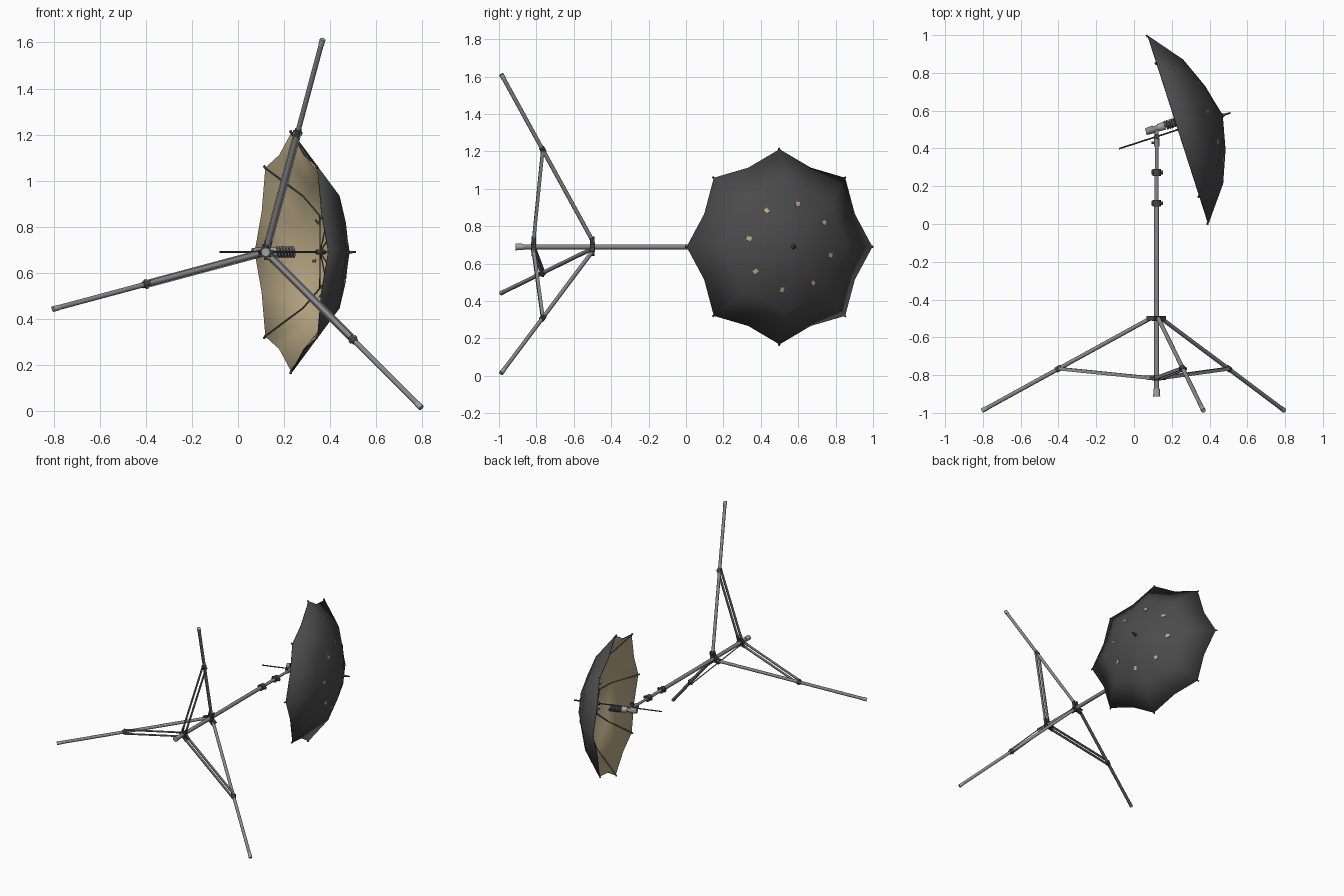
import bpy, bmesh, math
from mathutils import Vector, Matrix

if "Cube" in bpy.data.objects:
    bpy.data.objects.remove(bpy.data.objects["Cube"])


def mat(name, c):
    m = bpy.data.materials.new(name)
    m.diffuse_color = (*c, 1)
    m.use_nodes = True
    m.node_tree.nodes["Principled BSDF"].inputs["Base Color"].default_value = m.diffuse_color
    return m


METAL = mat("grey metal", (0.25, 0.25, 0.25))
LIGHT = mat("light grey", (0.36, 0.36, 0.36))
DARK = mat("dark plastic", (0.06, 0.06, 0.06))
CLOTH = mat("dark cloth", (0.07, 0.07, 0.07))
TAN = mat("tan lining", (0.52, 0.42, 0.25))
WIRE = mat("brown grey wire", (0.11, 0.10, 0.085))
COIL = mat("coil grey", (0.16, 0.16, 0.16))

PX, PZ = 0.12, 0.69                       # pole axis runs along y
C = Vector((0.235, 0.5, PZ))              # centre of umbrella rim
A = Vector((0.952, 0.307, 0)).normalized()  # umbrella axis
P = Vector((-A.y, A.x, 0))
Z = Vector((0, 0, 1))


def U(u, v, ang=0.0):
    """point in umbrella space: depth, radius, angle"""
    return C + A * u + (P * math.cos(ang) + Z * math.sin(ang)) * v


def finish(name, bm, mats, angle=35):
    me = bpy.data.meshes.new(name)
    bm.to_mesh(me)
    bm.free()
    for m in mats:
        me.materials.append(m)
    for f in me.polygons:
        f.use_smooth = True
    me.set_sharp_from_angle(angle=math.radians(angle))
    ob = bpy.data.objects.new(name, me)
    bpy.context.collection.objects.link(ob)
    return ob


def cyl(bm, a, b, r, r2=None, seg=12):
    a, b = Vector(a), Vector(b)
    d = b - a
    M = Matrix.Translation((a + b) / 2) @ d.to_track_quat('Z', 'Y').to_matrix().to_4x4()
    bmesh.ops.create_cone(bm, cap_ends=True, segments=seg, radius1=r,
                          radius2=r if r2 is None else r2, depth=d.length, matrix=M)


def box(bm, centre, x, y, z, size):
    M = Matrix((x, y, z)).transposed().to_4x4()
    M.translation = centre
    return bmesh.ops.create_cube(bm, size=1, matrix=M @ Matrix.Diagonal((*size, 1)))['verts']


def bar(bm, a, b, side, w, h):
    d = (b - a).normalized()
    box(bm, (a + b) / 2, d, side, d.cross(side), ((b - a).length, w, h))


def part(name, m, cyls, seg=12):
    bm = bmesh.new()
    for c in cyls:
        cyl(bm, *c, seg=seg)
    return finish(name, bm, [m])


def on_pole(y):
    return Vector((PX, y, PZ))


# telescopic pole
part("pole", METAL, [(on_pole(-0.89), on_pole(0.11), 0.0135),
                     (on_pole(0.11), on_pole(0.27), 0.011),
                     (on_pole(0.27), on_pole(0.44), 0.009)], 16)
part("pole_end_cap", LIGHT, [(on_pole(-0.912), on_pole(-0.87), 0.019, 0.016)], 16)

# locking collars with knobs
for i, y in enumerate((0.11, 0.273)):
    part(f"pole_collar_{i+1}", DARK, [
        (on_pole(y - 0.018), on_pole(y + 0.018), 0.022),
        (on_pole(y), on_pole(y) + Vector((0.034, 0, 0)), 0.01),
        (on_pole(y), on_pole(y) - Vector((0.027, 0, 0)), 0.012)])

# hubs, legs and braces
hubs = {"upper_hub": -0.5, "lower_hub": -0.815}
dirs = [Vector((math.cos(t), 0, math.sin(t))) for t in map(math.radians, (195, 75, 315))]
Y = Vector((0, 1, 0))
for name, y in hubs.items():
    bm = bmesh.new()
    cyl(bm, on_pole(y - 0.014), on_pole(y + 0.014), 0.024, seg=16)
    for d in dirs:
        s = d.cross(Y)
        for k in (-1, 1):
            box(bm, on_pole(y) + d * 0.032 + s * 0.014 * k, d, s, Y, (0.04, 0.006, 0.024))
    finish(name, bm, [DARK])
for i, d in enumerate(dirs):
    s = d.cross(Y)
    top = on_pole(-0.5) + d * 0.035
    foot = on_pole(-0.988) + d * 0.956
    mid = top.lerp(foot, 0.545)
    ax = (foot - top).normalized()
    part(f"leg_{i+1}", METAL, [(top, foot, 0.011)])
    part(f"leg_tip_{i+1}", LIGHT, [(foot - ax * 0.03, foot, 0.0125)])
    part(f"leg_joint_{i+1}", DARK, [(mid - ax * 0.016, mid + ax * 0.016, 0.015),
                                    (mid - s * 0.021, mid + s * 0.021, 0.007)])
    bm = bmesh.new()
    low = on_pole(-0.815) + d * 0.035
    for k in (-1, 1):
        bar(bm, low + s * 0.014 * k, mid + s * 0.014 * k, s, 0.006, 0.018)
    finish(f"brace_{i+1}", bm, [METAL])

# tilting bracket on top of the pole
part("bracket", METAL, [(on_pole(0.41), on_pole(0.455), 0.014),
                        (on_pole(0.44), on_pole(0.505), 0.011)])
part("bracket_knobs", DARK, [
    (on_pole(0.463) - Z * 0.035, on_pole(0.463) + Z * 0.035, 0.008),
    (on_pole(0.463) + Z * 0.02, on_pole(0.463) + Z * 0.036, 0.014),
    (on_pole(0.43) - Vector((0.028, 0, 0)), on_pole(0.43), 0.007)])

# lamp holder and spiral bulb
V = 0.042
part("lamp_holder", METAL, [(U(-0.168, V), U(-0.125, V), 0.018, 0.021),
                            (U(-0.125, V), U(-0.095, V), 0.015)], 16)
part("bulb_base", LIGHT, [(U(-0.1, V), U(-0.062, V), 0.02, 0.022)], 16)
part("bulb_core", COIL, [(U(-0.065, V), U(0.02, V), 0.012)])
cu = bpy.data.curves.new("bulb_coil", 'CURVE')
cu.dimensions = '3D'
cu.bevel_depth = 0.0052
cu.bevel_resolution = 1
cu.use_fill_caps = True
sp = cu.splines.new('POLY')
N, TURNS = 96, 6
sp.points.add(N)
for i in range(N + 1):
    t = i / N
    a = t * TURNS * 2 * math.pi
    q = U(-0.058 + 0.082 * t, V) + (P * math.cos(a) + Z * math.sin(a)) * 0.021
    sp.points[i].co = (*q, 1)
cu.materials.append(COIL)
bpy.context.collection.objects.link(bpy.data.objects.new("bulb_coil", cu))

# umbrella canopy: eight gores with scalloped rim, dark outside and tan inside
RINGS = [(0.205, 0.178, 0.975), (0.138, 0.345, 0.965), (0.0, 0.522, 0.95)]
bm = bmesh.new()
apex = bm.verts.new(U(0.247, 0))
prev = None
for u, v, pull in RINGS:
    ring = []
    for k in range(16):
        r = v if k % 2 == 0 else v * math.cos(math.pi / 8) * pull
        ring.append(bm.verts.new(U(u, r, k * math.pi / 8)))
    for k in range(16):
        n = (k + 1) % 16
        bm.faces.new((apex, ring[k], ring[n]) if prev is None
                     else (prev[k], ring[k], ring[n], prev[n]))
    prev = ring
bm.normal_update()
for f in list(bm.faces):
    if f.normal.dot(A) < 0:
        f.normal_flip()
canopy = finish("canopy", bm, [CLOTH, TAN], 40)
so = canopy.modifiers.new("lining", 'SOLIDIFY')
so.thickness = 0.005
so.offset = -1
so.material_offset = 1

# small folded patches in the cloth
bm = bmesh.new()
for k in range(8):
    t = math.radians(34 + 45 * k)
    rad = P * math.cos(t) + Z * math.sin(t)
    tang = A.cross(rad)
    nrm = (A * 0.928 + rad * 0.372).normalized()
    vs = box(bm, U(0.178, 0.232, t) - nrm * 0.002, tang.cross(nrm).normalized(), tang, nrm,
             (0.026, 0.022, 0.0095))
    for f in {f for w in vs for f in w.link_faces}:
        f.normal_update()
        f.material_index = 0 if (f.calc_center_median() - U(0.178, 0.232, t)).dot(nrm) > -0.004 else 1
finish("cloth_patches", bm, [TAN, CLOTH])

# ribs and stretchers
ribs, stretch = [], []
for k in range(8):
    t = k * math.pi / 4
    pts = [U(0.235, 0, t)] + [U(u - 0.009, v - 0.004, t) for u, v, _ in RINGS[:2]]
    pts += [U(-0.004, 0.516, t), U(-0.008, 0.528, t)]
    ribs += [(a, b, 0.0035) for a, b in zip(pts, pts[1:])]
    ribs.append((pts[-2], pts[-1], 0.006))
    stretch.append((U(0.13, 0.008, t), U(0.176, 0.22, t), 0.003))
part("ribs", WIRE, ribs, 6)
part("stretchers", WIRE, stretch, 6)

# umbrella shaft, runner and tip
part("umbrella_shaft", DARK, [(U(-0.33, 0), U(0.27, 0), 0.0042)], 8)
part("umbrella_runner", DARK, [(U(0.11, 0), U(0.15, 0), 0.011),
                               (U(0.215, 0), U(0.238, 0), 0.014)])
part("umbrella_tip", DARK, [(U(0.24, 0), U(0.255, 0), 0.014, 0.008),
                            (U(0.25, 0), U(0.291, 0), 0.0065, 0.004)])
